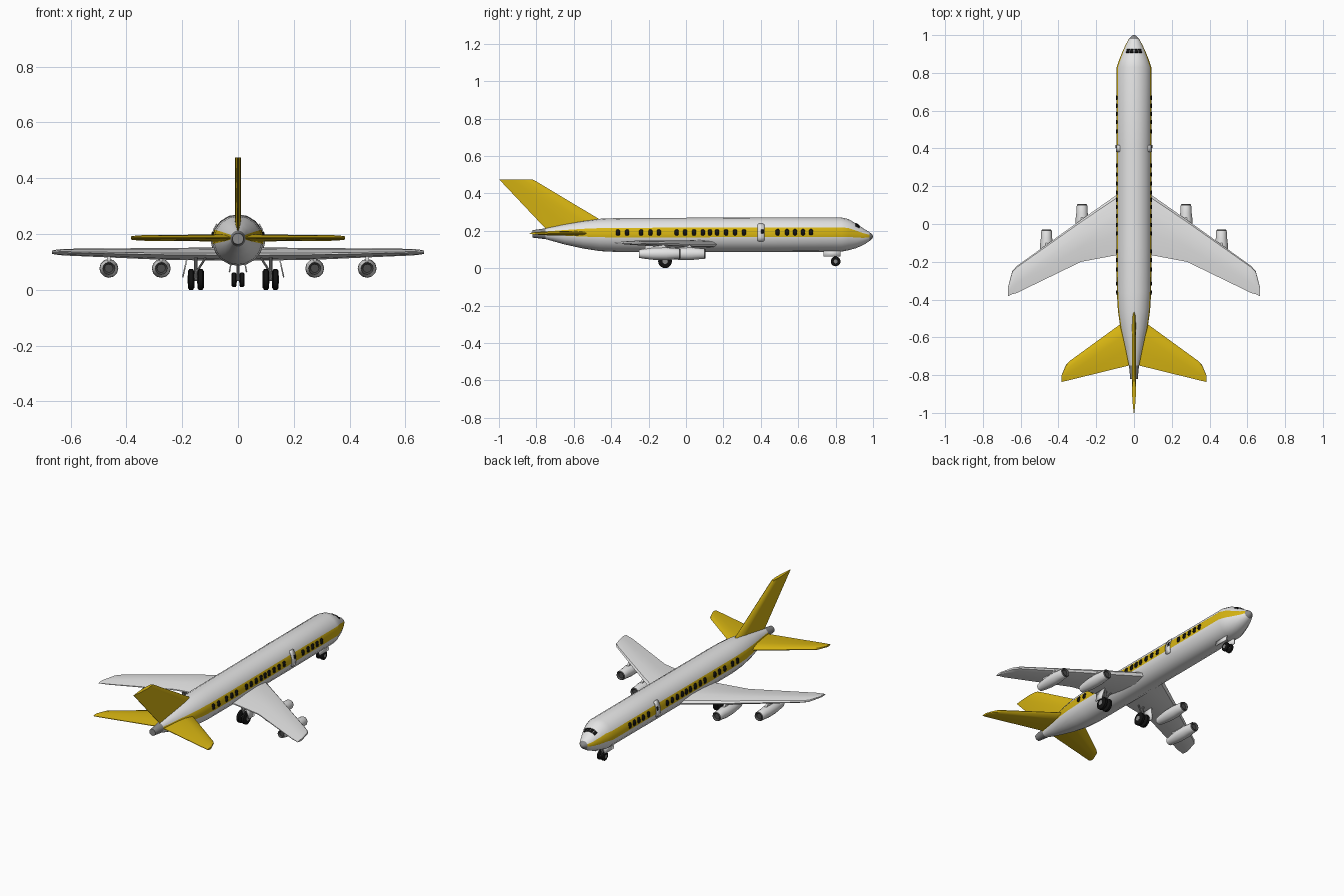
import bpy, bmesh
from math import sin, cos, pi, radians
from mathutils import Vector

cube = bpy.data.objects.get("Cube")
if cube:
    bpy.data.objects.remove(cube, do_unlink=True)


def material(name, *rgb):
    m = bpy.data.materials.new(name)
    m.use_nodes = True
    m.diffuse_color = (*rgb, 1)
    m.node_tree.nodes["Principled BSDF"].inputs["Base Color"].default_value = (*rgb, 1)
    return m


WHITE = material("white paint", .78, .78, .78)
YELLOW = material("yellow paint", .68, .46, .006)
GREY = material("mid grey", .25, .25, .25)
DARK = material("dark grey", .07, .07, .07)
BLACK = material("black", .006, .006, .006)
parts = []


def finish(name, bm, mats, mirror=False, thick=0):
    bmesh.ops.recalc_face_normals(bm, faces=bm.faces)
    me = bpy.data.meshes.new(name)
    bm.to_mesh(me)
    bm.free()
    for m in mats:
        me.materials.append(m)
    ob = bpy.data.objects.new(name, me)
    bpy.context.collection.objects.link(ob)
    if thick:
        mod = ob.modifiers.new("Thickness", 'SOLIDIFY')
        mod.thickness, mod.offset = thick, 0
    if mirror:
        ob.modifiers.new("Mirror", 'MIRROR')
    parts.append(ob)
    return ob


def loft(name, rings, mats, rule=lambda i, j: 0, caps=(0, 0), mirror=False):
    """Skin closed rings of points; rule(ring, side) picks the colour."""
    bm = bmesh.new()
    vs = [[bm.verts.new(p) for p in r] for r in rings]
    n = len(rings[0])
    for i in range(len(vs) - 1):
        for j in range(n):
            k = (j + 1) % n
            f = bm.faces.new((vs[i][j], vs[i][k], vs[i + 1][k], vs[i + 1][j]))
            f.material_index = rule(i, j)
    for ring, c in zip((vs[0], vs[-1]), caps):
        bm.faces.new(ring).material_index = c
    return finish(name, bm, mats, mirror)


def rod(name, a, b, r, mat, sides=10, r2=None):
    a, b = Vector(a), Vector(b)
    q = (b - a).to_track_quat('Z', 'Y')
    rings = [[c + q @ Vector((s * cos(2 * pi * k / sides), s * sin(2 * pi * k / sides), 0))
              for k in range(sides)] for c, s in ((a, r), (b, r2 or r))]
    return loft(name, rings, [mat])


def plate(name, corners, mat, thick=.005):
    bm = bmesh.new()
    bm.faces.new([bm.verts.new(c) for c in corners])
    return finish(name, bm, [mat], thick=thick)


# Fuselage stations: y, half width, bottom, top
HULL = [(-.82, .020, .163, .203), (-.75, .027, .155, .213), (-.65, .050, .127, .235),
        (-.55, .073, .105, .253), (-.46, .086, .091, .264), (-.36, .092, .086, .268),
        (-.1, .093, .086, .269), (.4, .093, .086, .271), (.83, .093, .088, .271),
        (.87, .079, .096, .262), (.91, .063, .107, .238), (.95, .044, .125, .211),
        (.98, .027, .144, .193), (.995, .013, .157, .181), (1, .004, .165, .173)]


def skin(y, angle, out=0):
    """Point on the fuselage surface at a station and an angle above level."""
    i = max(k for k in range(len(HULL) - 1) if HULL[k][0] <= y)
    a, b = HULL[i], HULL[i + 1]
    t = (y - a[0]) / (b[0] - a[0])
    w, lo, hi = (a[k] + (b[k] - a[k]) * t for k in (1, 2, 3))
    c, s = cos(radians(angle)), sin(radians(angle))
    return ((w + out) * c, y, (lo + hi) / 2 + ((hi - lo) / 2 + out) * s)


half = [-70, -50, -29, -8, 8.5, 25, 47, 69]
angles = [-90] + half + [90] + [180 - a for a in reversed(half)]
stripe = {k for k, a in enumerate(angles) if a in (-8, 8.5, 155, 171.5)}


def hull_colour(i, j):
    y = HULL[i][0]
    if y < -.76 or y > .97:
        return 2
    return 1 if j in stripe else 0


loft("fuselage", [[skin(s[0], a) for a in angles] for s in HULL],
     [WHITE, YELLOW, GREY], hull_colour, (2, 2))


def panel(name, rows, mat, out):
    """Thin mirrored panel that follows the skin; rows are angle, y0, y1."""
    bm = bmesh.new()
    vs = [[bm.verts.new(skin(y, a, out)) for y in (y0, y1)] for a, y0, y1 in rows]
    for p, q in zip(vs, vs[1:]):
        bm.faces.new((p[0], p[1], q[1], q[0]))
    return finish(name, bm, [mat], mirror=True, thick=.004)


# Cabin windows
window_y = [-.364, -.315, -.24, -.19, -.145, -.05, -.005, .043, .09, .128,
            .166, .214, .262, .31, .49, .54, .583, .626, .668]
for y in window_y:
    panel("cabin_window", [(a, y - w, y + w) for a, w in
                           ((-2, .006), (2, .011), (8.5, .011), (14, .011), (18, .006))], BLACK, .0005)

# Cabin doors with a small pane
panel("cabin_door", [(a, .4 - w, .4 + w) for a, w in
                     ((-22, .012), (-18, .019), (-8, .019), (8.5, .019),
                      (25, .019), (34, .019), (38, .012))], WHITE, .002)
panel("door_window", [(a, .402, .417) for a in (4, 8.5, 17)], BLACK, .003)

# Windshield panes
for a in (50, 71):
    panel("windshield_pane", [(a, .907, .926), (a + 17, .907, .926)], BLACK, .001)

# Lifting surfaces share one aerofoil: chord fraction, thickness fraction
FOIL = [(0, 0), (.05, .55), (.3, 1), (.65, .75), (1, .15), (1, -.15), (.65, -.75), (.3, -1), (.05, -.55)]


def foil(span, lead, trail, mid, t, upright=False):
    pts = []
    for c, h in FOIL:
        y = lead + (trail - lead) * c
        pts.append((h * t, y, span) if upright else (span, y, mid + h * t))
    return pts


loft("wings", [foil(*s) for s in (
    (.04, .19, -.155, .128, .024), (.28, .022, -.20, .129, .021),
    (.62, -.222, -.365, .135, .012), (.645, -.25, -.372, .135, .010),
    (.667, -.335, -.382, .135, .006))], [WHITE], mirror=True)
loft("tailplanes", [foil(*s) for s in (
    (.01, -.485, -.745, .186, .013), (.34, -.725, -.826, .186, .010),
    (.36, -.745, -.831, .186, .009), (.383, -.80, -.836, .186, .006))], [YELLOW], mirror=True)
loft("fin", [foil(z, le, te, 0, .011, True) for z, le, te in (
    (.2, -.36, -.74), (.465, -.803, -.99), (.475, -.822, -1))], [YELLOW])

# Engine pods with dark intake and exhaust, each hung from a pylon
POD = [(-.01, .016), (0, .024), (-.008, .028), (-.045, .030), (-.075, .034),
       (-.14, .033), (-.19, .027), (-.22, .022), (-.21, .015)]
for side in (-1, 1):
    for x, y in ((.275, .105), (.463, -.03)):
        rings = [[(side * x + r * cos(2 * pi * k / 12), y + d, .077 + r * sin(2 * pi * k / 12))
                  for k in range(12)] for d, r in POD]
        loft("engine_pod", rings, [WHITE, DARK],
             lambda i, j: int(i in (0, 1, len(POD) - 2)), (1, 1))
        px = side * x
        loft("engine_pylon", [[(px + sx * .006, y + d, z) for sx, d in
                               ((-1, -.19), (1, -.19), (1, lead), (-1, lead))]
                              for z, lead in ((.09, -.05), (.128, -.09))], [WHITE])


def wheel(x, y, z, r, w):
    prof = [(-w, r * .5), (-w, r * .8), (-w * .6, r), (w * .6, r), (w, r * .8), (w, r * .5)]
    loft("wheel", [[(x + d, y + s * cos(2 * pi * k / 20), z + s * sin(2 * pi * k / 20))
                    for k in range(20)] for d, s in prof], [BLACK])
    rod("wheel_hub", (x - w - .001, y, z), (x + w + .001, y, z), r * .4, GREY, 12)


# Main landing gear
for x, side in ((-.151, -1), (.117, 1)):
    for d in (-.017, .017):
        wheel(x + d, -.112, .037, .037, .0115)
    rod("main_axle", (x - .02, -.112, .037), (x + .02, -.112, .037), .006, GREY)
    rod("main_leg", (x, -.112, .037), (x, -.10, .125), .006, GREY)
    rod("main_brace", (x, -.112, .06), (x - side * .035, -.10, .115), .004, GREY)
    a, b = x + side * .033, x + side * .047
    plate("main_gear_door", [(a, -.14, .108), (a, -.07, .108), (b, -.08, .045), (b, -.13, .045)], WHITE)

# Nose landing gear
for d in (-.014, .014):
    wheel(d, .80, .036, .026, .009)
rod("nose_axle", (-.015, .80, .036), (.015, .80, .036), .005, GREY)
rod("nose_leg", (0, .80, .036), (0, .79, .1), .006, GREY)
for s in (-1, 1):
    plate("nose_gear_door", [(s * .024, .735, .1), (s * .024, .825, .1),
                             (s * .031, .825, .063), (s * .031, .735, .063)], WHITE)

# Smooth shading with sharp edges kept
bpy.ops.object.select_all(action='DESELECT')
for ob in parts:
    ob.select_set(True)
bpy.context.view_layer.objects.active = parts[0]
bpy.ops.object.shade_smooth_by_angle(angle=radians(35))
